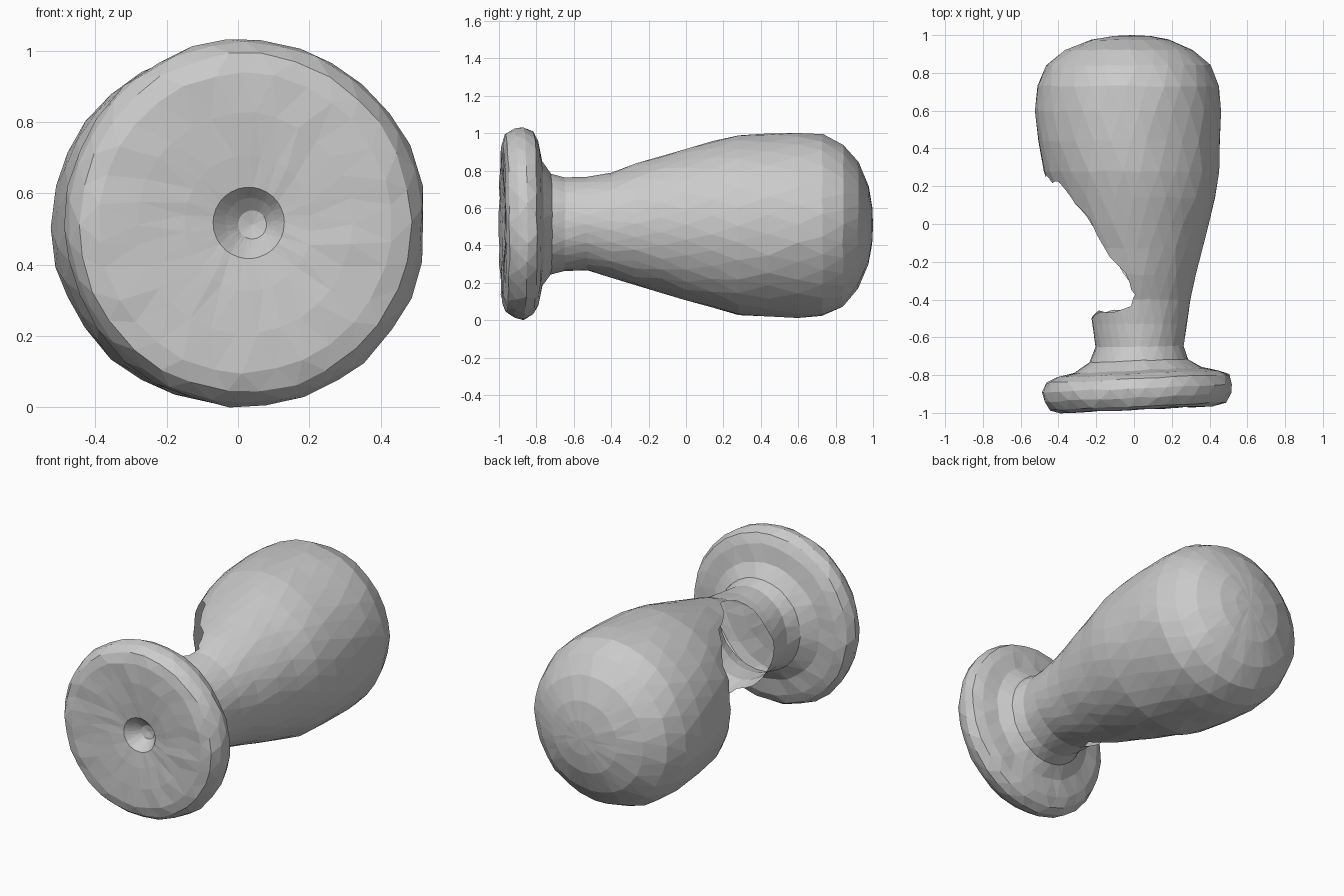
import bpy, bmesh, math, random

if "Cube" in bpy.data.objects:
    bpy.data.objects.remove(bpy.data.objects["Cube"])

random.seed(4)
SIDES = 30

# Turned profile along y: (y, x radius, z radius, centre x, centre z)
PROFILE = [
    (-0.90, 0.04, 0.04, 0.04, 0.51), (-0.93, 0.07, 0.07, 0.035, 0.515),
    (-0.965, 0.10, 0.10, 0.03, 0.515), (-0.975, 0.18, 0.19, 0.03, 0.515),
    (-0.982, 0.30, 0.31, 0.02, 0.515),
    (-0.982, 0.41, 0.42, 0.02, 0.515), (-0.965, 0.465, 0.475, 0.02, 0.515),
    (-0.92, 0.495, 0.505, 0.02, 0.515), (-0.87, 0.508, 0.515, 0.02, 0.515),
    (-0.82, 0.485, 0.49, 0.02, 0.515), (-0.795, 0.43, 0.44, 0.02, 0.515),
    (-0.775, 0.34, 0.34, 0.02, 0.515),
    (-0.725, 0.26, 0.27, 0.025, 0.51), (-0.65, 0.235, 0.25, 0.03, 0.51),
    (-0.53, 0.25, 0.25, 0.03, 0.515), (-0.40, 0.27, 0.28, 0.03, 0.505),
    (-0.27, 0.305, 0.325, 0.02, 0.51), (-0.13, 0.35, 0.365, 0.015, 0.51),
    (0.00, 0.39, 0.405, 0.005, 0.51), (0.14, 0.43, 0.445, 0.0, 0.51),
    (0.28, 0.465, 0.48, -0.015, 0.505), (0.44, 0.485, 0.49, -0.025, 0.505),
    (0.60, 0.492, 0.495, -0.03, 0.505), (0.73, 0.48, 0.485, -0.03, 0.505),
    (0.84, 0.435, 0.435, -0.03, 0.505), (0.92, 0.34, 0.34, -0.025, 0.505),
    (0.975, 0.21, 0.21, -0.02, 0.505), (0.995, 0.10, 0.10, -0.01, 0.505),
]


def mesh_object(name, bm):
    bmesh.ops.recalc_face_normals(bm, faces=bm.faces[:])
    me = bpy.data.meshes.new(name)
    bm.to_mesh(me)
    bm.free()
    ob = bpy.data.objects.new(name, me)
    bpy.context.collection.objects.link(ob)
    return ob


def jitter(a):
    return random.uniform(-a, a)


# Handle: dished flange, neck and bulb, slightly uneven and faceted
bm = bmesh.new()
rings = []
for k, (y, rx, rz, cx, cz) in enumerate(PROFILE):
    n = 0.008 if rx > 0.2 else 0.002
    ring = []
    for i in range(SIDES):
        a = 2 * math.pi * (i + 0.5 * (k % 2) + jitter(0.12)) / SIDES
        s = 1 + jitter(n)
        x = cx + rx * s * math.cos(a)
        z = cz + rz * s * math.sin(a)
        x = min(x, 0.518)                       # flat spot on the flange rim
        tilt = 0.045 * x * min(1, max(0, (-y - 0.6) / 0.15))
        ring.append(bm.verts.new((x, y + tilt + jitter(min(0.004, rx * 0.012)), z)))
    rings.append(ring)
for r0, r1 in zip(rings, rings[1:]):
    for i in range(SIDES):
        j = (i + 1) % SIDES
        bm.faces.new((r0[i], r0[j], r1[j], r1[i]))
for ring, co in ((rings[0], (0.04, -0.89, 0.51)), (rings[-1], (-0.01, 1.0, 0.505))):
    c = bm.verts.new(co)
    for i in range(SIDES):
        bm.faces.new((ring[i], ring[(i + 1) % SIDES], c))
bmesh.ops.triangulate(bm, faces=bm.faces[:])
handle = mesh_object("broken_handle", bm)

# Cutter: ragged wedge that breaks the left side away
OUTLINE = [(-0.9, 0.27), (-0.49, 0.26), (-0.40, 0.22), (-0.31, 0.14),
           (-0.25, 0.02), (-0.19, -0.07), (-0.13, -0.18), (-0.06, -0.27),
           (0.02, -0.38), (0.0, -0.44), (-0.10, -0.46), (-0.19, -0.47),
           (-0.25, -0.51), (-0.9, -0.52)]
ROWS = 17
bm = bmesh.new()
rows = []
for r in range(ROWS):
    z = -0.1 + 1.22 * r / (ROWS - 1)
    row = []
    for i, (x, y) in enumerate(OUTLINE):
        q = 0.02 if 0 < i < len(OUTLINE) - 1 else 0
        row.append(bm.verts.new((x + jitter(q), y + jitter(q), z)))
    rows.append(row)
m = len(OUTLINE)
for r0, r1 in zip(rows, rows[1:]):
    for i in range(m):
        j = (i + 1) % m
        bm.faces.new((r0[i], r0[j], r1[j], r1[i]))
bm.faces.new(rows[0])
bm.faces.new(rows[-1])
bmesh.ops.triangulate(bm, faces=bm.faces[:])
for f in bm.faces:
    f.smooth = True                             # tags the faces left by the cut
cutter = mesh_object("break_cutter", bm)
cutter.hide_render = True

# Apply the break
mod = handle.modifiers.new("break", 'BOOLEAN')
mod.operation = 'DIFFERENCE'
mod.solver = 'EXACT'
mod.object = cutter
bpy.context.view_layer.objects.active = handle
handle.select_set(True)
bpy.ops.object.modifier_apply(modifier=mod.name)
bpy.data.objects.remove(cutter)

# Open the break so the handle is a hollow shell, and sit it on z = 0
bm = bmesh.new()
bm.from_mesh(handle.data)
bmesh.ops.delete(bm, geom=[f for f in bm.faces if f.smooth], context='FACES')
low = min(v.co.z for v in bm.verts)
bmesh.ops.translate(bm, verts=bm.verts[:], vec=(0, 0, -low))
bm.to_mesh(handle.data)
bm.free()
